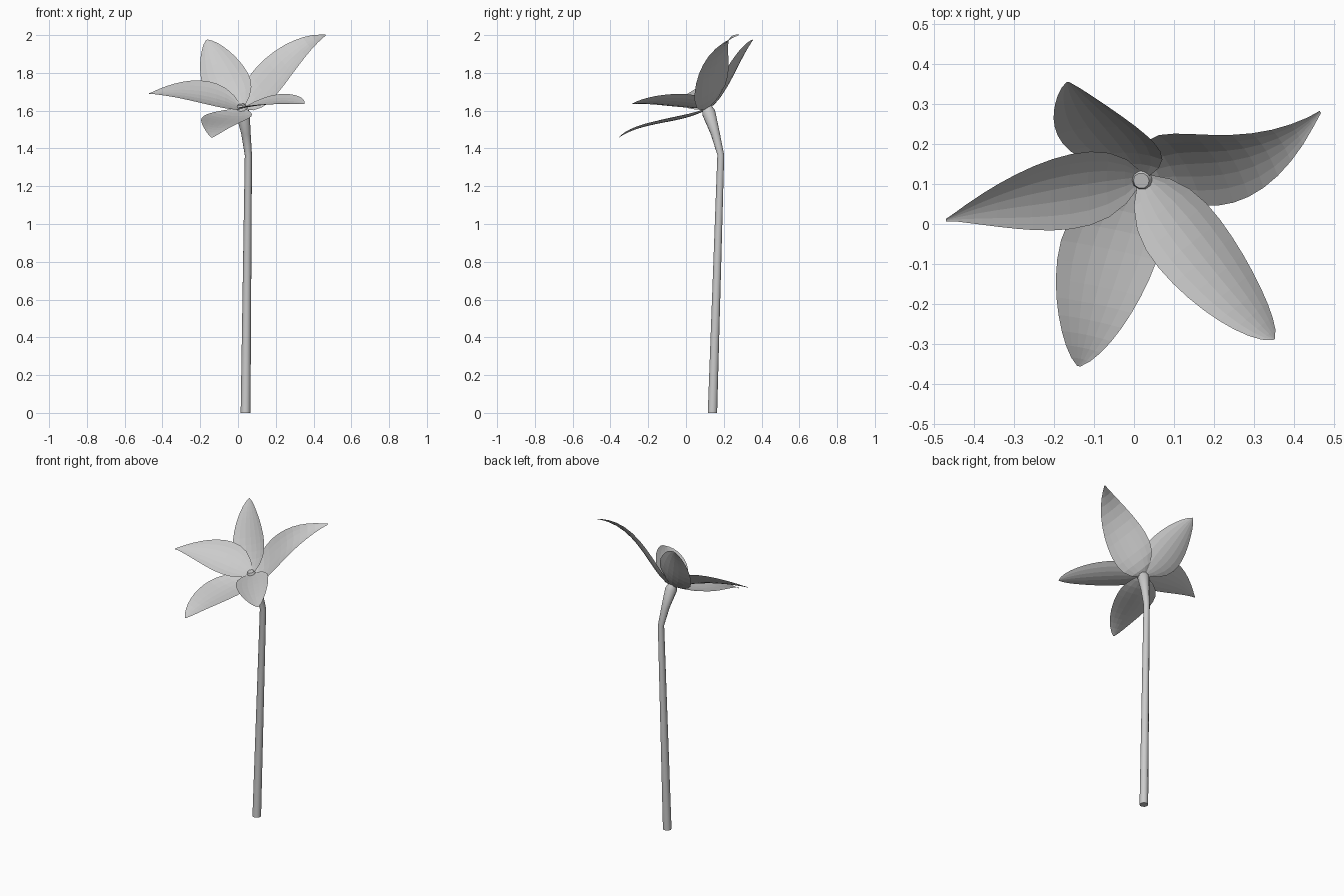
import bpy, math
from mathutils import Vector

if "Cube" in bpy.data.objects:
    bpy.data.objects.remove(bpy.data.objects["Cube"])

BASE = Vector((0.02, 0.118, 1.612))
FACING = Vector((0, -0.45, 0.9))


def make_object(name, verts, faces):
    mesh = bpy.data.meshes.new(name)
    mesh.from_pydata(verts, [], faces)
    mesh.update()
    obj = bpy.data.objects.new(name, mesh)
    bpy.context.collection.objects.link(obj)
    return obj


def cubic(p, t):
    # cubic passing through four evenly spaced points
    a, b, c, d = t, t - 1 / 3, t - 2 / 3, t - 1
    return (p[0] * (-4.5 * b * c * d) + p[1] * (13.5 * a * c * d)
            + p[2] * (-13.5 * a * b * d) + p[3] * (4.5 * a * b * c))


def petal(name, p1, p2, tip, side, cup, blunt, rows=12, cols=6):
    pts = [BASE, Vector(p1), Vector(p2), Vector(tip)]
    side = Vector(side)
    verts = []
    for i in range(rows + 1):
        t = 1 - (1 - i / rows) ** 1.25      # rows crowd towards the tip
        mid = cubic(pts, t)
        tangent = cubic(pts, t + 0.01) - cubic(pts, t - 0.01)
        n = tangent.cross(side).normalized()
        if n.dot(FACING) < 0:
            n = -n
        w = max(math.sin(math.pi * t ** 0.7), 0.0) ** (blunt if t > 0.37 else 1.05)
        w = max(w, 0.12 if i == 0 else 0.03)
        for j in range(cols + 1):
            u = 2 * j / cols - 1
            verts.append(mid + side * (w * u) + n * (cup * w * u * u))
    k = cols + 1
    faces = [(i * k + j, i * k + j + 1, (i + 1) * k + j + 1, (i + 1) * k + j)
             for i in range(rows) for j in range(cols)]
    return make_object(name, verts, faces)


def tube(name, rings, sides=10):
    # tapered tube through (centre, radius) rings
    verts, n = [], len(rings)
    for i, (c, r) in enumerate(rings):
        axis = (Vector(rings[min(i + 1, n - 1)][0]) - Vector(rings[max(i - 1, 0)][0])).normalized()
        if i == 0:
            axis = Vector((0, 0, 1))
        x = Vector((0, 1, 0)).cross(axis).normalized()
        y = axis.cross(x)
        for s in range(sides):
            a = 2 * math.pi * s / sides
            verts.append(Vector(c) + x * (r * math.cos(a)) + y * (r * math.sin(a)))
    faces = [(i * sides + s, i * sides + (s + 1) % sides,
              (i + 1) * sides + (s + 1) % sides, (i + 1) * sides + s)
             for i in range(n - 1) for s in range(sides)]
    faces += [tuple(reversed(range(sides))), tuple(range((n - 1) * sides, n * sides))]
    obj = make_object(name, verts, faces)
    bpy.ops.object.select_all(action='DESELECT')
    bpy.context.view_layer.objects.active = obj
    obj.select_set(True)
    bpy.ops.object.shade_smooth_by_angle(angle=math.radians(40))
    return obj


# Stem with bent, flared neck
tube("stem", [((0.04, 0.14, 0), 0.026), ((0.055, 0.184, 1.365), 0.019),
              ((0.042, 0.155, 1.48), 0.025), ((0.025, 0.12, 1.59), 0.037),
              ((0.02, 0.112, 1.615), 0.028), ((0.018, 0.108, 1.632), 0.02)])

# Five cupped petals: centreline points, half-width vector, cup depth, tip shape
petal("petal_left", (-0.13, 0.098, 1.668), (-0.3, 0.064, 1.695), (-0.47, 0.01, 1.69),
      (0, 0.094, 0.062), 0.022, 0.95)
petal("petal_back_left", (-0.048, 0.21, 1.722), (-0.108, 0.28, 1.85), (-0.165, 0.355, 1.975),
      (0.115, 0, 0.045), 0.025, 0.7)
petal("petal_back_right", (0.14, 0.15, 1.722), (0.29, 0.168, 1.885), (0.465, 0.28, 2.0),
      (-0.055, 0.09, 0.07), 0.022, 0.88)
petal("petal_front_right", (0.122, -0.018, 1.633), (0.24, -0.165, 1.643), (0.35, -0.288, 1.635),
      (0.077, 0.06, 0.03), 0.022, 0.65)
petal("petal_front_left", (-0.052, -0.03, 1.555), (-0.1, -0.2, 1.52), (-0.138, -0.355, 1.458),
      (0.12, -0.025, -0.006), 0.018, 0.7)
